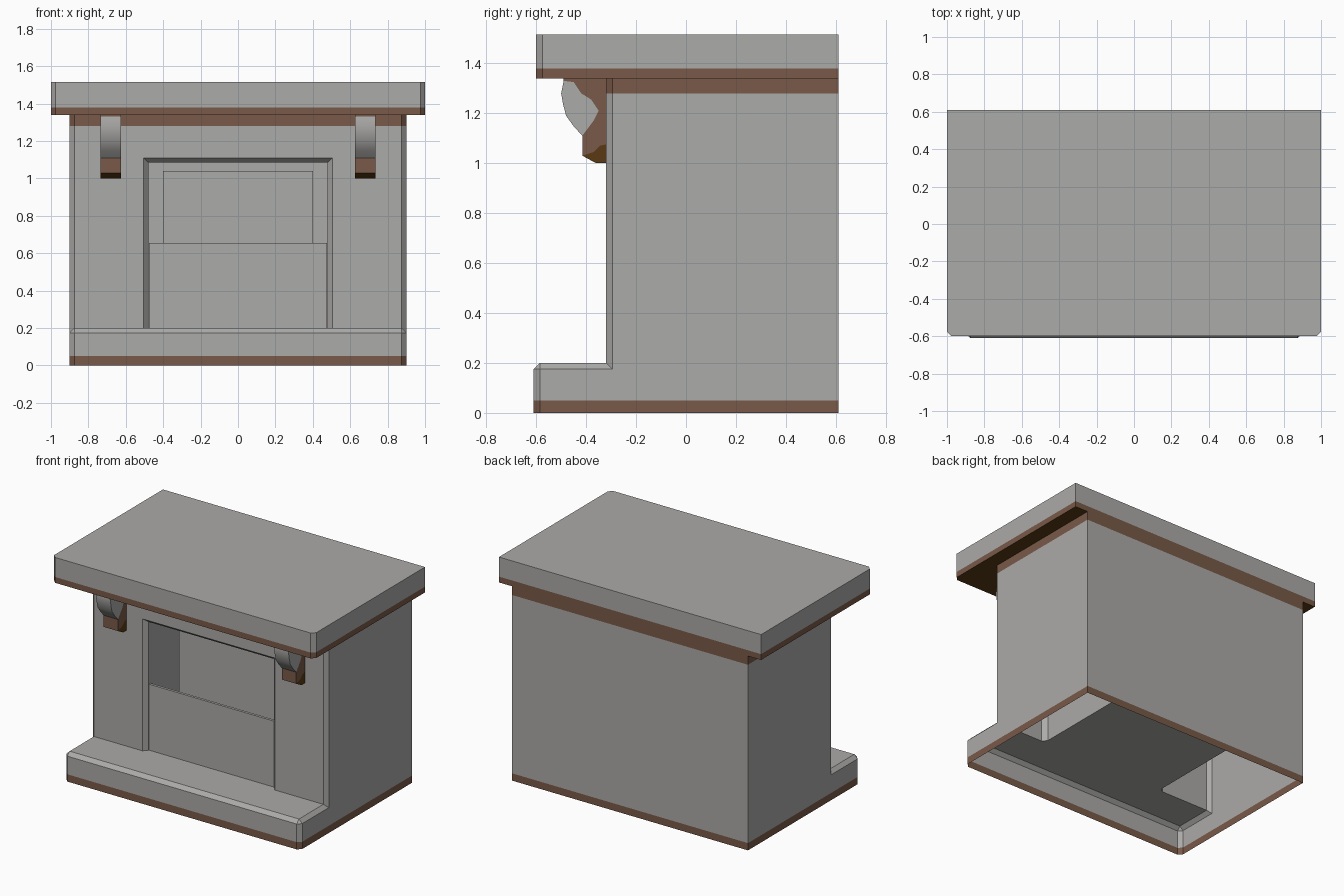
import bpy, bmesh
from math import radians

cube = bpy.data.objects.get("Cube")
if cube:
    bpy.data.objects.remove(cube, do_unlink=True)


def material(name, rgb):
    m = bpy.data.materials.new(name)
    m.use_nodes = True
    m.diffuse_color = (*rgb, 1)
    m.node_tree.nodes["Principled BSDF"].inputs["Base Color"].default_value = (*rgb, 1)
    return m


MATS = [material("stone grey", (0.41, 0.405, 0.395)),
        material("soot brown", (0.19, 0.10, 0.065)),
        material("dark umber", (0.10, 0.042, 0.006))]
GREY, BROWN, DARK = range(3)


def finish(name, bm, recalc=False):
    bmesh.ops.remove_doubles(bm, verts=bm.verts, dist=1e-4)
    if recalc:
        bmesh.ops.recalc_face_normals(bm, faces=bm.faces)
    mesh = bpy.data.meshes.new(name)
    bm.to_mesh(mesh)
    bm.free()
    for m in MATS:
        mesh.materials.append(m)
    ob = bpy.data.objects.new(name, mesh)
    bpy.context.collection.objects.link(ob)
    return ob


def add_face(bm, pts, mat):
    f = bm.faces.new([bm.verts.new(p) for p in pts])
    f.material_index = mat


def loft(bm, rings, mats, closed=False):
    """Skin rings of points; one material per band."""
    for a, b, mat in zip(rings, rings[1:], mats):
        n = len(a)
        for i in range(n if closed else n - 1):
            j = (i + 1) % n
            add_face(bm, [a[i], a[j], b[j], b[i]], mat)


def level(plan, z):
    return [(x, y, z) for x, y in plan]


def box(name, x, y0, y1, z0, z1):
    bm = bmesh.new()
    plan = [(-x, y0), (x, y0), (x, y1), (-x, y1)]
    rings = [level(plan, z0), level(plan, z1)]
    loft(bm, rings, [GREY], True)
    add_face(bm, rings[1], GREY)
    add_face(bm, rings[0][::-1], GREY)
    return finish(name, bm)


W, BACK, FRONT, HEARTH, C = 0.9, 0.61, -0.32, -0.61, 0.025   # C is the chamfer
SILL, BAND, TOP = 0.2, 1.28, 1.34

# Mantel slab with clipped front corners and a dark underside
bm = bmesh.new()
plan = [(-1, -0.575), (-0.975, -0.6), (0.975, -0.6), (1, -0.575), (1, BACK), (-1, BACK)]
rings = [level(plan, z) for z in (TOP, 1.38, 1.515)]
loft(bm, rings, [BROWN, GREY], True)
add_face(bm, rings[0][::-1], DARK)
add_face(bm, rings[-1], GREY)
finish("mantel_slab", bm)

# Side and back walls, open underneath
bm = bmesh.new()
plan = [(W, FRONT + C), (W, BACK), (-W, BACK), (-W, FRONT + C)]
loft(bm, [level(plan, z) for z in (0, 0.05, SILL - C, BAND, TOP)], [BROWN, GREY, GREY, BROWN])
finish("outer_walls", bm)

# Hearth step with chamfered rim
bm = bmesh.new()
i = W - C
plan = [(-W, FRONT + C), (-W, HEARTH + C), (-i, HEARTH), (i, HEARTH), (W, HEARTH + C), (W, FRONT + C)]
rim = [(-i, FRONT), (-i, HEARTH + C), (-i, HEARTH + C), (i, HEARTH + C), (i, HEARTH + C), (i, FRONT)]
rings = [level(plan, z) for z in (0, 0.05, SILL - C)] + [level(rim, SILL)]
loft(bm, rings, [BROWN, GREY, GREY])
add_face(bm, level([rim[0], rim[1], rim[3], rim[5]], SILL), GREY)
finish("hearth_step", bm)

# Front wall: two piers and the header between them
OPEN_X, OPEN_Z = 0.505, 1.11
bm = bmesh.new()
for s in (-1, 1):
    plan = [(s * W, FRONT + C), (s * i, FRONT), (s * OPEN_X, FRONT)][::-s]
    foot = [(x, y, SILL - C if abs(x) == W else SILL) for x, y in plan]
    loft(bm, [foot, level(plan, BAND), level(plan, TOP)], [GREY, BROWN])
plan = [(-OPEN_X, FRONT), (OPEN_X, FRONT)]
loft(bm, [level(plan, z) for z in (OPEN_Z, BAND, TOP)], [GREY, BROWN])
finish("front_wall", bm)


# Firebox with a bevelled mouth
def arch(x, z, y):
    return [(x, y, SILL), (x, y, z), (-x, y, z), (-x, y, SILL)]


bm = bmesh.new()
rings = [arch(OPEN_X, OPEN_Z, FRONT), arch(0.478, 1.085, -0.29), arch(0.478, 1.085, 0.45)]
loft(bm, rings, [GREY, GREY], True)
add_face(bm, rings[-1], GREY)
finish("firebox", bm)

box("fire_screen", 0.477, -0.288, -0.27, SILL, 0.655)
box("chimney_block", 0.4, -0.07, 0.445, SILL, 1.04)

# Corbels: grey scroll, brown bracket and dark foot, as (y, z) profiles
seam = [(-0.45, 1.325), (-0.42, 1.28), (-0.38, 1.255), (-0.35, 1.21), (-0.37, 1.17)]
scroll = [(-0.415, 1.11), (-0.45, 1.148), (-0.48, 1.19), (-0.492, 1.235), (-0.5, 1.28),
          (-0.49, 1.33)] + seam
foot_top = [(-0.415, 1.03), (-0.37, 1.045), (-0.345, 1.07), (FRONT, 1.075)]
bracket = [(-0.49, TOP), (-0.49, 1.33)] + seam + [(-0.415, 1.11)] + foot_top + [(FRONT, TOP)]
foot = foot_top + [(FRONT, 1.0), (-0.36, 1.0)]

corbels = []
for side, x in (("left", 0.68), ("right", -0.68)):
    for part, prof, mat in (("scroll", scroll, GREY), ("bracket", bracket, BROWN), ("foot", foot, DARK)):
        bm = bmesh.new()
        rings = [[(x + d, y, z) for y, z in prof] for d in (-0.055, 0.055)]
        loft(bm, rings, [mat], True)
        for r in rings:
            add_face(bm, r, mat)
        corbels.append(finish(f"{side}_corbel_{part}", bm, True))

bpy.ops.object.select_all(action='DESELECT')
for ob in corbels:
    ob.select_set(True)
bpy.context.view_layer.objects.active = corbels[0]
bpy.ops.object.shade_smooth_by_angle(angle=radians(30))
